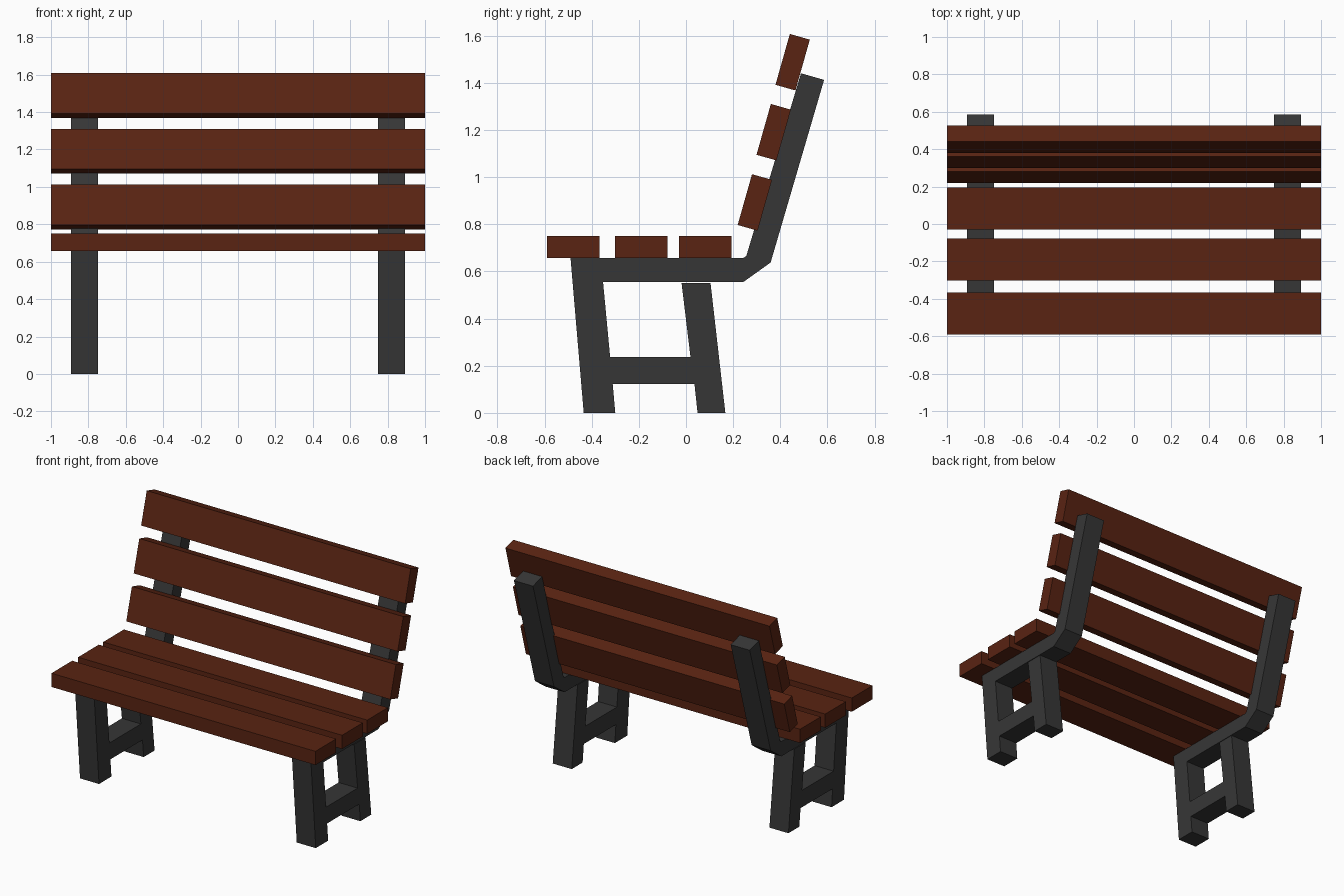
import bpy
import bmesh
from math import radians
from mathutils import Matrix

if "Cube" in bpy.data.objects:
    bpy.data.objects.remove(bpy.data.objects["Cube"])


def material(name, color):
    m = bpy.data.materials.new(name)
    m.diffuse_color = color
    m.use_nodes = True
    m.node_tree.nodes["Principled BSDF"].inputs["Base Color"].default_value = m.diffuse_color
    return m


wood = material("brown_wood", (0.10, 0.017, 0.006, 1))
iron = material("dark_iron", (0.037, 0.037, 0.037, 1))


def finish(name, bm, mat):
    bmesh.ops.recalc_face_normals(bm, faces=bm.faces)
    mesh = bpy.data.meshes.new(name)
    bm.to_mesh(mesh)
    bm.free()
    mesh.materials.append(mat)
    obj = bpy.data.objects.new(name, mesh)
    bpy.context.collection.objects.link(obj)
    return obj


def slat(name, y, z, depth, height, tilt=0.0):
    bm = bmesh.new()
    bmesh.ops.create_cube(bm, size=1, matrix=Matrix.Diagonal((2.0, depth, height, 1)))
    obj = finish(name, bm, wood)
    obj.location = (0, y, z)
    obj.rotation_euler.x = radians(tilt)


def side_frame(name, x0, x1, profile):
    bm = bmesh.new()
    face = bm.faces.new([bm.verts.new((x0, y, z)) for y, z in profile])
    ext = bmesh.ops.extrude_face_region(bm, geom=[face], use_keep_orig=True)
    moved = [g for g in ext["geom"] if isinstance(g, bmesh.types.BMVert)]
    bmesh.ops.translate(bm, vec=(x1 - x0, 0, 0), verts=moved)
    finish(name, bm, iron)


# Side frames: front leg, crossbar, rear leg (hairline gap under the seat rail), rail, back post
profile = [
    (-0.49, 0.657), (-0.434, 0), (-0.30, 0), (-0.311, 0.122), (0.036, 0.122),
    (0.049, 0), (0.167, 0), (0.104, 0.552), (-0.019, 0.552), (0.019, 0.238),
    (-0.322, 0.238), (-0.352, 0.556), (0.244, 0.556), (0.359, 0.638),
    (0.586, 1.413), (0.488, 1.441), (0.256, 0.666), (0.242, 0.657),
]
side_frame("left_side_frame", -0.893, -0.749, profile)
side_frame("right_side_frame", 0.749, 0.893, profile)

# Seat slats
for i, y in enumerate((-0.478, -0.190, 0.082)):
    slat(f"seat_slat_{i + 1}", y, 0.704, 0.224, 0.094)

# Tilted backrest slats
for i, (y, z) in enumerate(((0.292, 0.893), (0.372, 1.191), (0.4525, 1.488))):
    slat(f"back_slat_{i + 1}", y, z, 0.088, 0.224, -15.8)
